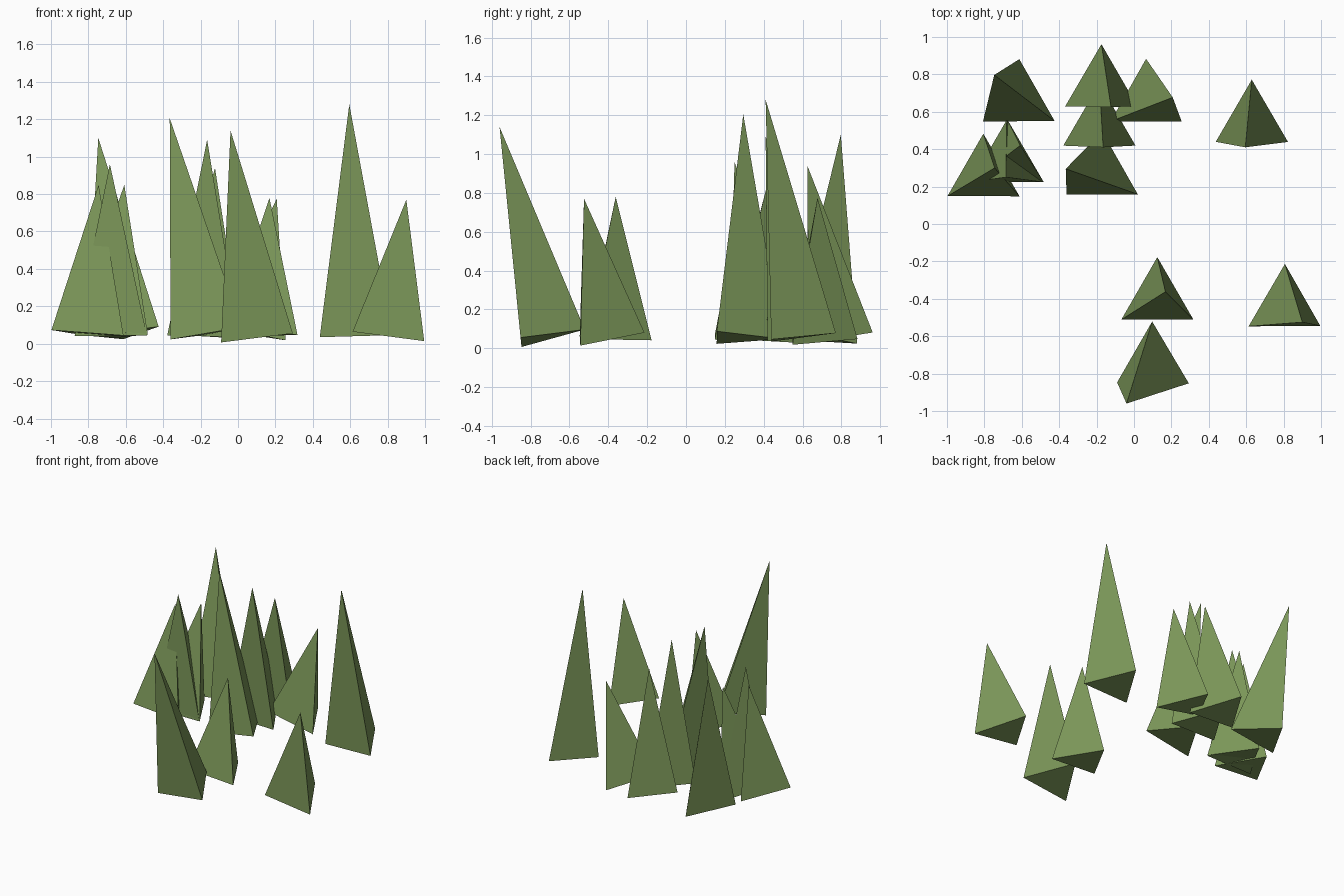
import bpy
from mathutils import Vector

green = bpy.data.materials.new("leaf_green")
green.diffuse_color = (0.2, 0.31, 0.1, 1)

BASE_Z = 0.053   # height of every base centre
RADIUS = 0.223   # circumradius of the triangular base


def tree(name, x, y, tip):
    """Three-sided cone leaning from its base centre to its tip."""
    base = Vector((x, y, BASE_Z))
    axis = Vector(tip) - base
    bpy.ops.mesh.primitive_cone_add(vertices=3, radius1=RADIUS, radius2=0,
                                    depth=axis.length,
                                    location=base + axis / 2)
    ob = bpy.context.object
    ob.name = name
    ob.rotation_mode = 'QUATERNION'
    ob.rotation_quaternion = Vector((0, 0, 1)).rotation_difference(axis)
    ob.data.materials.append(green)


# base centre x, y and tip position of each tree
trees = [
    (0.63, 0.55, (0.595, 0.41, 1.28)),
    (0.10, -0.74, (-0.04, -0.96, 1.14)),
    (0.805, -0.435, (0.90, -0.525, 0.77)),
    (0.125, -0.40, (0.168, -0.362, 0.78)),
    (-0.17, 0.27, (-0.365, 0.295, 1.205)),
    (-0.185, 0.53, (-0.165, 0.41, 1.09)),
    (-0.175, 0.74, (-0.123, 0.625, 0.94)),
    (0.065, 0.66, (0.207, 0.677, 0.775)),
    (-0.615, 0.66, (-0.747, 0.797, 1.10)),
    (-0.805, 0.26, (-0.745, 0.30, 0.85)),
    (-0.68, 0.335, (-0.685, 0.25, 0.96)),
    (-0.675, 0.335, (-0.608, 0.42, 0.85)),
]
for i, (x, y, tip) in enumerate(trees, 1):
    tree(f"tree_{i}", x, y, tip)
